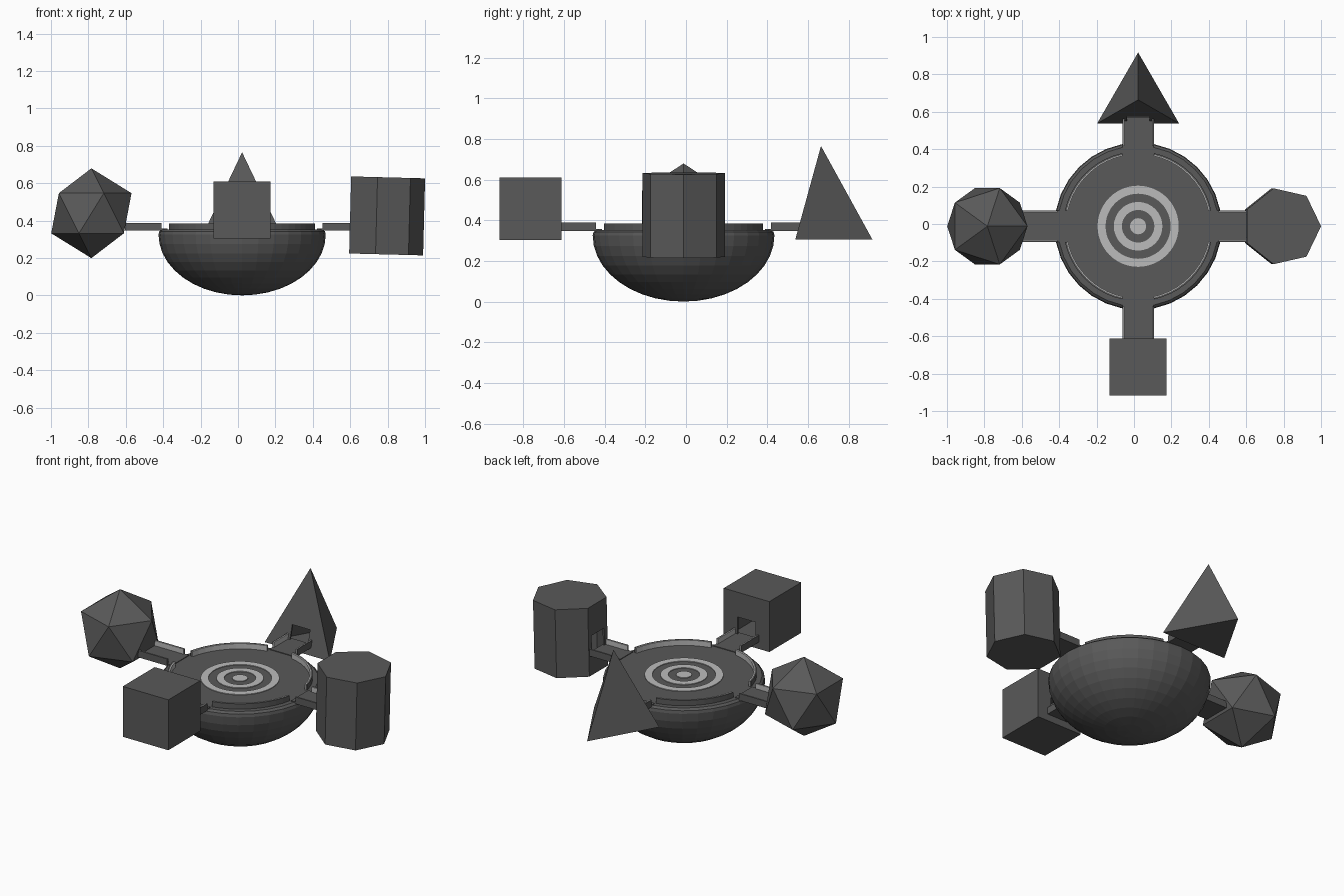
import bpy, bmesh
from math import sin, cos, pi, radians, asin
from mathutils import Matrix, Vector

if "Cube" in bpy.data.objects:
    bpy.data.objects.remove(bpy.data.objects["Cube"])

CX, CY = 0.022, -0.012          # centre of the dish
CENTRE = Vector((CX, CY, 0))

dark = bpy.data.materials.new("dark_grey")
dark.diffuse_color = (0.1, 0.1, 0.1, 1)
dark.use_nodes = True
dark.node_tree.nodes["Principled BSDF"].inputs["Base Color"].default_value = dark.diffuse_color
light = bpy.data.materials.new("light_grey")
light.diffuse_color = (0.5, 0.5, 0.5, 1)
light.use_nodes = True
light.node_tree.nodes["Principled BSDF"].inputs["Base Color"].default_value = light.diffuse_color


def finish(name, bm, mat=dark):
    bmesh.ops.recalc_face_normals(bm, faces=bm.faces)
    me = bpy.data.meshes.new(name)
    bm.to_mesh(me)
    bm.free()
    ob = bpy.data.objects.new(name, me)
    bpy.context.collection.objects.link(ob)
    if mat:
        me.materials.append(mat)
    return ob


def lathe(name, profile, segs, start=0.0, sweep=2 * pi, mat=dark, closed=False):
    """Revolve an (r, z) profile about the dish axis; closed profiles get end caps."""
    bm = bmesh.new()
    full = sweep > 6.28
    n = segs if full else segs + 1
    rows = []
    for i in range(n):
        a = start + sweep * i / segs
        rows.append([bm.verts.new((CX + r * cos(a), CY + r * sin(a), z)) for r, z in profile])
    m = len(profile)
    for i in range(segs):
        p, q = rows[i], rows[(i + 1) % n]
        for j in range(m if closed else m - 1):
            k = (j + 1) % m
            bm.faces.new((p[j], q[j], q[k], p[k]))
    if closed and not full:
        bm.faces.new(rows[0])
        bm.faces.new(rows[-1])
    bmesh.ops.remove_doubles(bm, verts=bm.verts, dist=1e-5)
    return finish(name, bm, mat)


def box(name, lo, hi, angle=0.0, mat=dark):
    """Box given along +x from the dish axis, then turned to a compass direction."""
    bm = bmesh.new()
    bmesh.ops.create_cube(bm, size=1)
    for v in bm.verts:
        v.co = [l + (c + 0.5) * (h - l) for l, h, c in zip(lo, hi, v.co)]
    bm.transform(Matrix.Translation(CENTRE) @ Matrix.Rotation(angle, 4, 'Z'))
    return finish(name, bm, mat)


def ring(r0, r1, z0, z1):
    return [(r0, z0), (r1, z0), (r1, z1), (r0, z1)]


# Dish: half ellipsoid with a rounded lip and a flat floor
bowl = [(0.447 * sin(i * pi / 20), 0.325 - 0.325 * cos(i * pi / 20)) for i in range(11)]
bowl += [(0.443, 0.342), (0.43, 0.353), (0, 0.353)]
lathe("dish", bowl, 32)

# Target painted on the floor
lathe("target_dot", [(0, 0.353), (0.043, 0.353), (0.043, 0.357), (0, 0.357)], 32, mat=light)
lathe("target_inner_ring", ring(0.087, 0.13, 0.352, 0.357), 32, mat=light, closed=True)
lathe("target_outer_ring", ring(0.174, 0.217, 0.352, 0.357), 48, mat=light, closed=True)

# Rim walls with gaps at the bridges, and four railed bridges
gap = asin(0.083 / 0.39)
for i, (side, end) in enumerate([("right", 0.59), ("back", 0.585), ("left", 0.625), ("front", 0.62)]):
    a = i * pi / 2
    lathe(f"rim_wall_{i + 1}", ring(0.391, 0.4, 0.345, 0.385), 10, a + gap, pi / 2 - 2 * gap, closed=True)
    lathe(f"rim_lining_{i + 1}", ring(0.385, 0.391, 0.345, 0.385), 10, a + gap,
          pi / 2 - 2 * gap, mat=light, closed=True)
    box(f"{side}_bridge_floor", (0.40, -0.083, 0.346), (end, 0.083, 0.357), a)
    for s, tag in ((-1, "a"), (1, "b")):
        y0, y1 = sorted((s * 0.078, s * 0.084))
        box(f"{side}_bridge_rail_{tag}", (0.43, y0, 0.346), (end, y1, 0.388), a)
        y0, y1 = sorted((s * 0.073, s * 0.078))
        box(f"{side}_bridge_lining_{tag}", (0.43, y0, 0.35), (end, y1, 0.388), a, light)


def room(name, bm, angle, start, top):
    """Hollow shell with a doorway facing the dish."""
    ob = finish(name, bm)
    sol = ob.modifiers.new("shell", 'SOLIDIFY')
    sol.thickness, sol.offset, sol.use_even_offset = 0.01, -1, True
    cutter = box(name + "_door_cutter", (start, -0.06, 0.357), (start + 0.16, 0.06, top), angle, None)
    cut = ob.modifiers.new("door", 'BOOLEAN')
    cut.operation, cut.solver, cut.object = 'DIFFERENCE', 'EXACT', cutter
    bpy.context.view_layer.objects.active = ob
    for m in ("shell", "door"):
        bpy.ops.object.modifier_apply(modifier=m)
    bpy.data.objects.remove(cutter)


# Front: cube
bm = bmesh.new()
bmesh.ops.create_cube(bm, size=0.306, matrix=Matrix.Translation((CX, -0.765, 0.457)))
room("cube_room", bm, -pi / 2, 0.52, 0.46)

# Back: three-sided pyramid
bm = bmesh.new()
bmesh.ops.create_cone(bm, cap_ends=True, segments=3, radius1=0.253, radius2=0, depth=0.46,
                      matrix=Matrix.Translation((CX, 0.664, 0.535)))
bmesh.ops.remove_doubles(bm, verts=bm.verts, dist=1e-5)
room("pyramid_room", bm, pi / 2, 0.50, 0.44)

# Left: icosahedron
bm = bmesh.new()
bmesh.ops.create_icosphere(bm, subdivisions=1, radius=0.24,
                           matrix=Matrix.Translation((-0.784, CY, 0.439)))
room("icosahedron_room", bm, pi, 0.54, 0.42)

# Right: slightly tilted seven-sided prism
bm = bmesh.new()
bmesh.ops.create_cone(bm, cap_ends=True, segments=7, radius1=0.208, radius2=0.208, depth=0.412,
                      matrix=Matrix.Translation((0.787, CY, 0.425))
                      @ Matrix.Rotation(radians(1.5), 4, 'Y') @ Matrix.Rotation(-pi / 2, 4, 'Z'))
room("prism_room", bm, 0, 0.50, 0.46)
